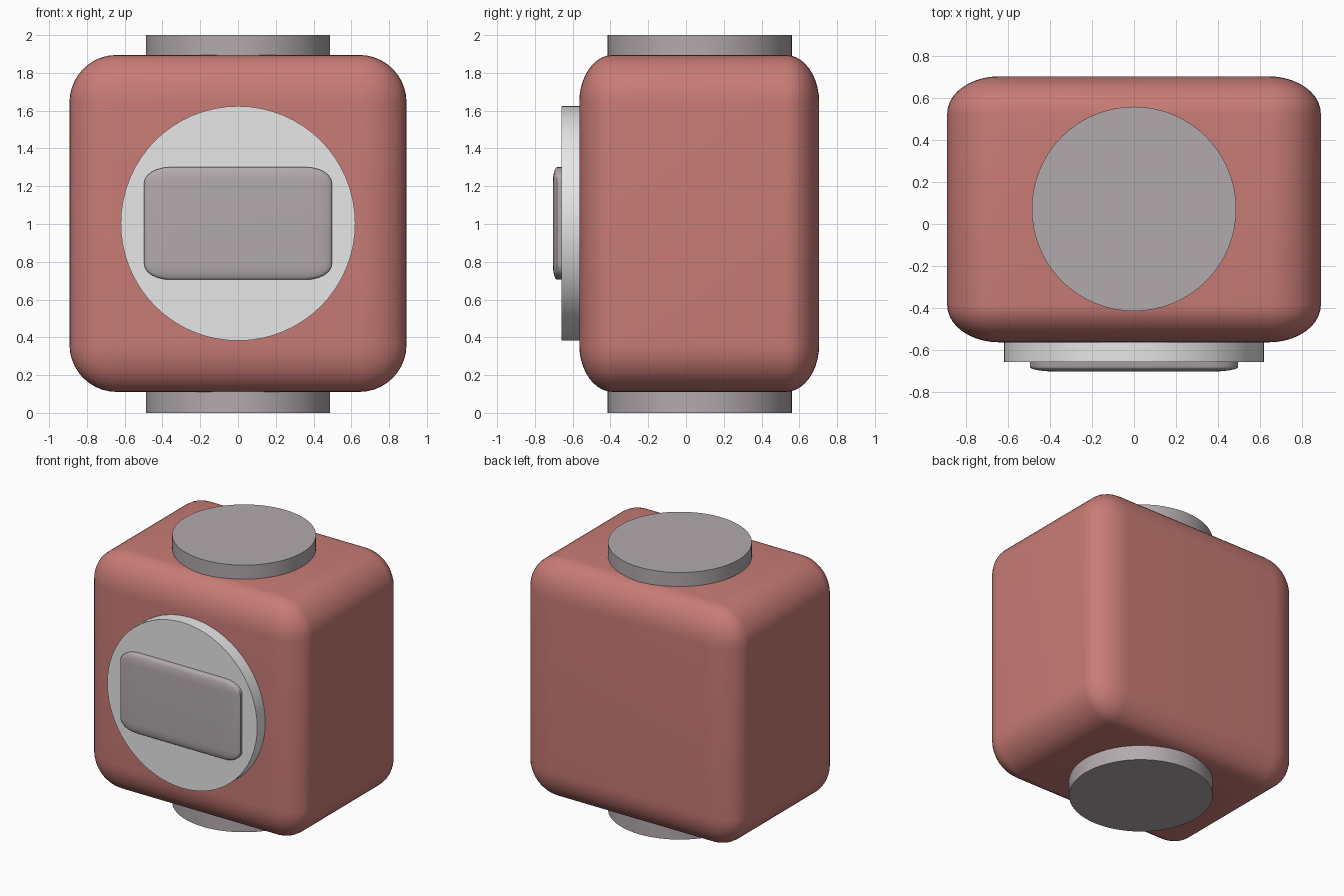
import bpy
import math

if "Cube" in bpy.data.objects:
    bpy.data.objects.remove(bpy.data.objects["Cube"], do_unlink=True)


def material(name, rgb):
    mat = bpy.data.materials.new(name)
    mat.use_nodes = True
    mat.diffuse_color = (*rgb, 1)
    mat.node_tree.nodes["Principled BSDF"].inputs["Base Color"].default_value = (*rgb, 1)
    return mat


RED = material("dull red", (0.58, 0.20, 0.18))
DARK = material("warm grey", (0.45, 0.40, 0.42))
LIGHT = material("light grey", (0.80, 0.80, 0.80))


def finish(name, mat):
    obj = bpy.context.object
    obj.name = obj.data.name = name
    obj.data.materials.append(mat)
    bpy.ops.object.shade_smooth_by_angle(angle=math.radians(35))
    return obj


def rounded_box(name, center, size, mat, segments):
    # Bevel a unit cube, then scale it so the rounding follows the proportions
    bpy.ops.mesh.primitive_cube_add(size=1, location=center)
    obj = bpy.context.object
    bevel = obj.modifiers.new("rounding", "BEVEL")
    bevel.width = 0.14
    bevel.segments = segments
    bpy.ops.object.modifier_apply(modifier=bevel.name)
    obj.scale = size
    bpy.ops.object.transform_apply(location=False, rotation=False, scale=True)
    return finish(name, mat)


def cylinder(name, center, radius, depth, mat, tilt=0):
    bpy.ops.mesh.primitive_cylinder_add(vertices=64, radius=radius, depth=depth,
                                        location=center, rotation=(tilt, 0, 0))
    return finish(name, mat)


# Main casing
rounded_box("body", (0, 0.07, 1.003), (1.784, 1.27, 1.784), RED, 10)

# Vertical core showing as a cap above and below the casing
cylinder("core", (0, 0.072, 1), 0.488, 2, DARK)

# Round front plate with a raised rectangular panel
cylinder("front_disc", (0, -0.60, 1.003), 0.621, 0.12, LIGHT, math.pi / 2)
rounded_box("front_panel", (0, -0.625, 1.003), (0.994, 0.16, 0.596), DARK, 6)
